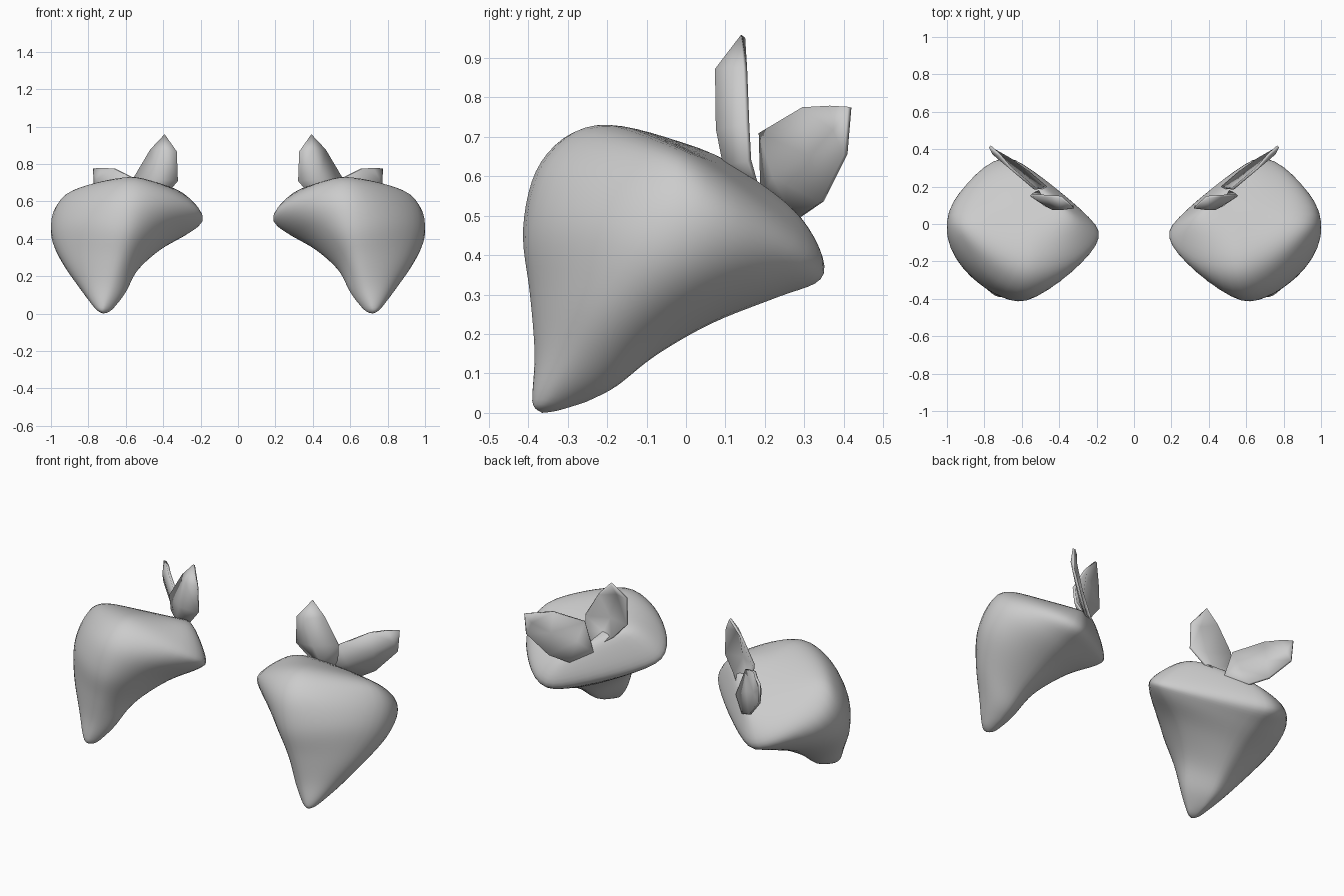
import bpy, bmesh
from mathutils import Vector as V

if "Cube" in bpy.data.objects:
    bpy.data.objects.remove(bpy.data.objects["Cube"])

TIP = V((0.72, -0.365, 0.0))
CAP = V((0.51, 0.17, 0.595))
# Four ridge lines running from the tip to the rim: inner, front, outer, back
RIDGES = [
    [(.675, -.35, .02), (.60, -.30, .11), (.53, -.22, .24), (.38, -.11, .37), (.21, -.055, .465), (.19, -.025, .52), (.34, .06, .65)],
    [(.72, -.39, .03), (.69, -.385, .15), (.65, -.40, .31), (.61, -.42, .47), (.58, -.375, .64), (.55, -.24, .733), (.53, -.02, .69)],
    [(.765, -.35, .03), (.84, -.28, .14), (.935, -.19, .28), (1.0, -.08, .42), (.99, .0, .555), (.90, .01, .645), (.72, .08, .63)],
    [(.72, -.31, .01), (.72, -.19, .055), (.71, -.08, .14), (.69, .07, .225), (.68, .24, .29), (.675, .36, .345), (.62, .30, .49)],
]
# fullness of the side between each ridge pair, low down and near the rim
ROUND = [(1.15, 1.1), (1.5, 0.5), (1.65, 1.3), (0.6, 0.6)]
STEPS, AROUND = 6, 10


def hermite(a, b, ta, tb, t):
    return (a * (2*t**3 - 3*t**2 + 1) + ta * (t**3 - 2*t**2 + t)
            + b * (3*t**2 - 2*t**3) + tb * (t**3 - t**2))


def smooth_line(pts):
    out = []
    for i in range(len(pts) - 1):
        a, b = pts[i], pts[i + 1]
        p, n = pts[max(i - 1, 0)], pts[min(i + 2, len(pts) - 1)]
        for k in range(STEPS):
            out.append(hermite(a, b, (b - p) / 2, (n - a) / 2, k / STEPS))
    return out[1:]


def finish(bm, name, angle):
    bmesh.ops.recalc_face_normals(bm, faces=bm.faces)
    me = bpy.data.meshes.new(name)
    bm.to_mesh(me)
    bm.free()
    ob = bpy.data.objects.new(name, me)
    bpy.context.collection.objects.link(ob)
    bpy.ops.object.select_all(action='DESELECT')
    ob.select_set(True)
    bpy.context.view_layer.objects.active = ob
    bpy.ops.object.shade_smooth_by_angle(angle=angle)
    return ob


def mirrored(v, side):
    return V((v.x * side, v.y, v.z))


def fruit(name, side):
    lines = [smooth_line([TIP] + [V(p) for p in r] + [CAP]) for r in RIDGES]
    bm = bmesh.new()
    rings = []
    for row, c in enumerate(zip(*lines)):
        f = min(max((row / len(lines[0]) - 0.5) / 0.25, 0), 1)
        ring = []
        for i in range(4):
            a, b = c[i], c[(i + 1) % 4]
            full = ROUND[i][0] * (1 - f) + ROUND[i][1] * f
            ta, tb = (b - c[i - 1]) / 2 * full, (c[(i + 2) % 4] - a) / 2 * full
            for k in range(AROUND):
                p = hermite(a, b, ta, tb, k / AROUND)
                p.z = max(p.z, 0)
                ring.append(bm.verts.new(mirrored(p, side)))
        rings.append(ring)
    n = 4 * AROUND
    for r, s in zip(rings, rings[1:]):
        for j in range(n):
            bm.faces.new((r[j], r[(j+1) % n], s[(j+1) % n], s[j]))
    for ring, pole in ((rings[0], TIP), (rings[-1], CAP)):
        v = bm.verts.new(mirrored(pole, side))
        for j in range(n):
            bm.faces.new((ring[j], ring[(j+1) % n], v))
    # soften the surface slightly
    for _ in range(4):
        bmesh.ops.smooth_vert(bm, verts=[v for v in bm.verts if v.co.z > .03], factor=.5,
                              use_axis_x=True, use_axis_y=True, use_axis_z=True)
    return finish(bm, name, 1.5)


def leaf(name, side, base, rows, tip, cup):
    bm = bmesh.new()
    add = lambda p: bm.verts.new(mirrored(V(p), side))
    b, t = add(base), add(tip)
    grid = [(add(l), add((V(l) + V(r)) / 2 + V(cup)), add(r)) for l, r in rows]
    for r, s in zip(grid, grid[1:]):
        for j in (0, 1):
            bm.faces.new((r[j], r[j+1], s[j+1], s[j]))
    for j in (0, 1):
        bm.faces.new((b, grid[0][j+1], grid[0][j]))
        bm.faces.new((t, grid[-1][j], grid[-1][j+1]))
    ob = finish(bm, name, 0.9)
    mod = ob.modifiers.new("thickness", 'SOLIDIFY')
    mod.thickness, mod.offset = 0.014, 0


for side, label in ((1, "right"), (-1, "left")):
    fruit("fruit_" + label, side)
    # upright leaf
    leaf("upright_leaf_" + label, side, (.49, .185, .55),
         [((.40, .12, .62), (.545, .16, .64)), ((.322, .09, .71), (.552, .155, .73)),
          ((.328, .09, .865), (.465, .15, .875))], (.39, .145, .955), (0, -.04, 0))
    # leaf leaning outward and back
    leaf("leaning_leaf_" + label, side, (.47, .195, .545),
         [((.53, .19, .71), (.57, .28, .49)), ((.66, .30, .775), (.66, .345, .535)),
          ((.72, .37, .778), (.765, .405, .655))], (.77, .415, .775), (.01, -.01, 0))
